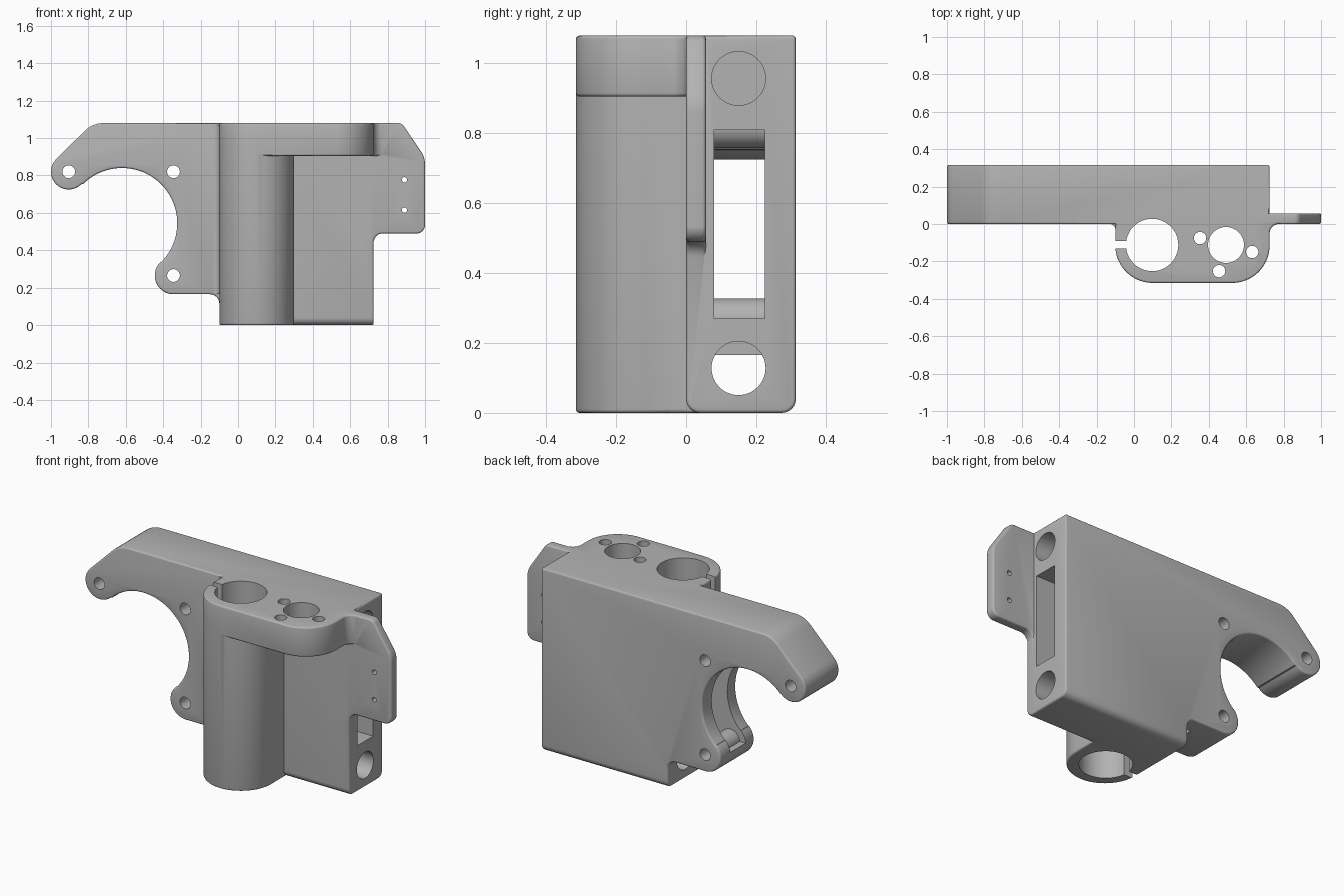
import bpy, bmesh
from math import cos, sin, radians

if "Cube" in bpy.data.objects:
    bpy.data.objects.remove(bpy.data.objects["Cube"], do_unlink=True)

grey = bpy.data.materials.new("plain grey")
grey.use_nodes = True
grey.diffuse_color = (0.45, 0.45, 0.45, 1)
grey.node_tree.nodes["Principled BSDF"].inputs["Base Color"].default_value = grey.diffuse_color

TOP, RIGHT, BACK = 1.08, 0.725, 0.315


def arc(cx, cy, r, start, end, step=7.5):
    n = max(2, round(abs(end - start) / step))
    angles = [radians(start + (end - start) * i / n) for i in range(n + 1)]
    return [(cx + r * cos(a), cy + r * sin(a)) for a in angles]


def box(u0, u1, v0, v1):
    return [(u0, v0), (u1, v0), (u1, v1), (u0, v1)]


def apply_modifier(ob, mod):
    bpy.context.view_layer.objects.active = ob
    bpy.ops.object.modifier_apply(modifier=mod.name)


def prism(name, points, axis, lo, hi, edge=0.0, bottom_round=0.0):
    """Extrude a 2D outline along an axis, with softened edges."""
    place = {"X": lambda u, v, w: (w, u, v),
             "Y": lambda u, v, w: (u, w, v),
             "Z": lambda u, v, w: (u, v, w)}[axis]
    bm = bmesh.new()
    ends = [[bm.verts.new(place(u, v, w)) for u, v in points] for w in (lo, hi)]
    for ring in ends:
        bm.faces.new(ring)
    for i in range(len(points)):
        j = (i + 1) % len(points)
        bm.faces.new((ends[0][i], ends[0][j], ends[1][j], ends[1][i]))
    bmesh.ops.recalc_face_normals(bm, faces=bm.faces)
    if bottom_round:
        rims = [e for e in bm.edges
                if all(v.co.z < 0.001 for v in e.verts)
                and abs(e.verts[0].co.y - e.verts[1].co.y) < 0.001]
        bmesh.ops.bevel(bm, geom=rims, offset=bottom_round, segments=6,
                        profile=0.5, affect="EDGES")
    mesh = bpy.data.meshes.new(name)
    bm.to_mesh(mesh)
    bm.free()
    mesh.materials.append(grey)
    ob = bpy.data.objects.new(name, mesh)
    bpy.context.collection.objects.link(ob)
    if edge:
        mod = ob.modifiers.new("soft edges", "BEVEL")
        mod.width = edge
        mod.segments = 3
        mod.limit_method = "ANGLE"
        mod.angle_limit = radians(40)
        mod.use_clamp_overlap = False
        apply_modifier(ob, mod)
    return ob


def combine(target, other, operation):
    mod = target.modifiers.new("combine", "BOOLEAN")
    mod.operation = operation
    mod.solver = "EXACT"
    mod.object = other
    apply_modifier(target, mod)
    bpy.data.objects.remove(other, do_unlink=True)


# Main plate with hooked arm, round bite and lower knob
outline = ([(-0.1, 0), (RIGHT, 0), (RIGHT, TOP)]
           + arc(-0.72, 0.94, 0.14, 90, 135)
           + arc(-0.905, 0.82, 0.095, 135, 315)
           + arc(-0.62, 0.545, 0.295, 135, -45, 4)
           + arc(-0.345, 0.265, 0.1, 135, 270)
           + arc(-0.15, 0.115, 0.05, 90, 0))
bracket = prism("mounting_bracket", outline, "Y", 0, BACK, 0.01, 0.04)

# Tall clamp column
column = [(-0.1, 0.05)] + arc(0.1, -0.115, 0.2, 180, 360, 5) + [(0.3, 0.05)]
combine(bracket, prism("clamp_column", column, "Z", 0, 0.96, 0.01), "UNION")

# Top flange blending into the side ear
flange = ([(-0.1, 0.045)]
          + arc(0.1, -0.115, 0.2, 180, 270, 5)
          + arc(RIGHT - 0.2, -0.115, 0.2, 270, 360, 5)
          + arc(RIGHT + 0.05, -0.05, 0.05, 180, 90)
          + [(RIGHT + 0.05, 0.045)])
combine(bracket, prism("top_flange", flange, "Z", 0.905, TOP, 0.01), "UNION")

# Fillet between column and arm
fillet = [(-0.09, 0.02), (-0.13, 0.02)] + arc(-0.13, -0.03, 0.03, 90, 0) + [(-0.09, -0.03)]
combine(bracket, prism("column_fillet", fillet, "Z", 0.17, TOP - 0.01), "UNION")

# Thin side ear
ear = ([(0.65, 0.44)]
       + arc(RIGHT + 0.05, 0.44, 0.05, 180, 90)
       + arc(0.955, 0.535, 0.045, 270, 360)
       + arc(0.88, 0.86, 0.12, 0, 30)
       + arc(0.855, 1.04, 0.04, 30, 90)
       + [(0.65, TOP)])
combine(bracket, prism("side_ear", ear, "Y", 0, 0.057, 0.01), "UNION")

# Long slot running from the right face into the bite, with screw bosses
combine(bracket, prism("slot", box(0.08, 0.225, 0.27, 0.81), "X", -0.5, 1), "DIFFERENCE")
for z in (0.265, 0.82):
    boss = prism("screw_boss", arc(-0.345, z, 0.062, 0, 352.5), "Y", 0.06, 0.245)
    combine(bracket, boss, "UNION")

# Clamp slit
combine(bracket, prism("slit", box(-0.3, 0.02, -0.13, -0.09), "Z", -0.1, 1.2), "DIFFERENCE")

# Round holes: axis, centre, radius, start, end
holes = [
    ("Z", 0.097, -0.112, 0.14, -0.1, 1.2),
    ("Z", 0.492, -0.112, 0.096, 0.8, 1.2),
    ("Z", 0.353, -0.075, 0.033, 0.8, 1.2),
    ("Z", 0.632, -0.15, 0.033, 0.8, 1.2),
    ("Z", 0.455, -0.252, 0.033, 0.8, 1.2),
    ("X", 0.15, 0.957, 0.077, -0.2, 1.1),
    ("X", 0.15, 0.128, 0.077, -0.2, 1.1),
    ("Y", -0.905, 0.82, 0.034, -0.1, 0.5),
    ("Y", -0.345, 0.82, 0.034, -0.1, 0.5),
    ("Y", -0.345, 0.265, 0.034, -0.1, 0.5),
    ("Y", 0.89, 0.777, 0.014, -0.1, 0.2),
    ("Y", 0.89, 0.615, 0.014, -0.1, 0.2),
]
for axis, u, v, r, lo, hi in holes:
    combine(bracket, prism("hole", arc(u, v, r, 0, 352.5), axis, lo, hi), "DIFFERENCE")

# Smooth curved walls, crisp edges
bpy.ops.object.select_all(action="DESELECT")
bracket.select_set(True)
bpy.context.view_layer.objects.active = bracket
bpy.ops.object.shade_smooth_by_angle(angle=radians(32))
